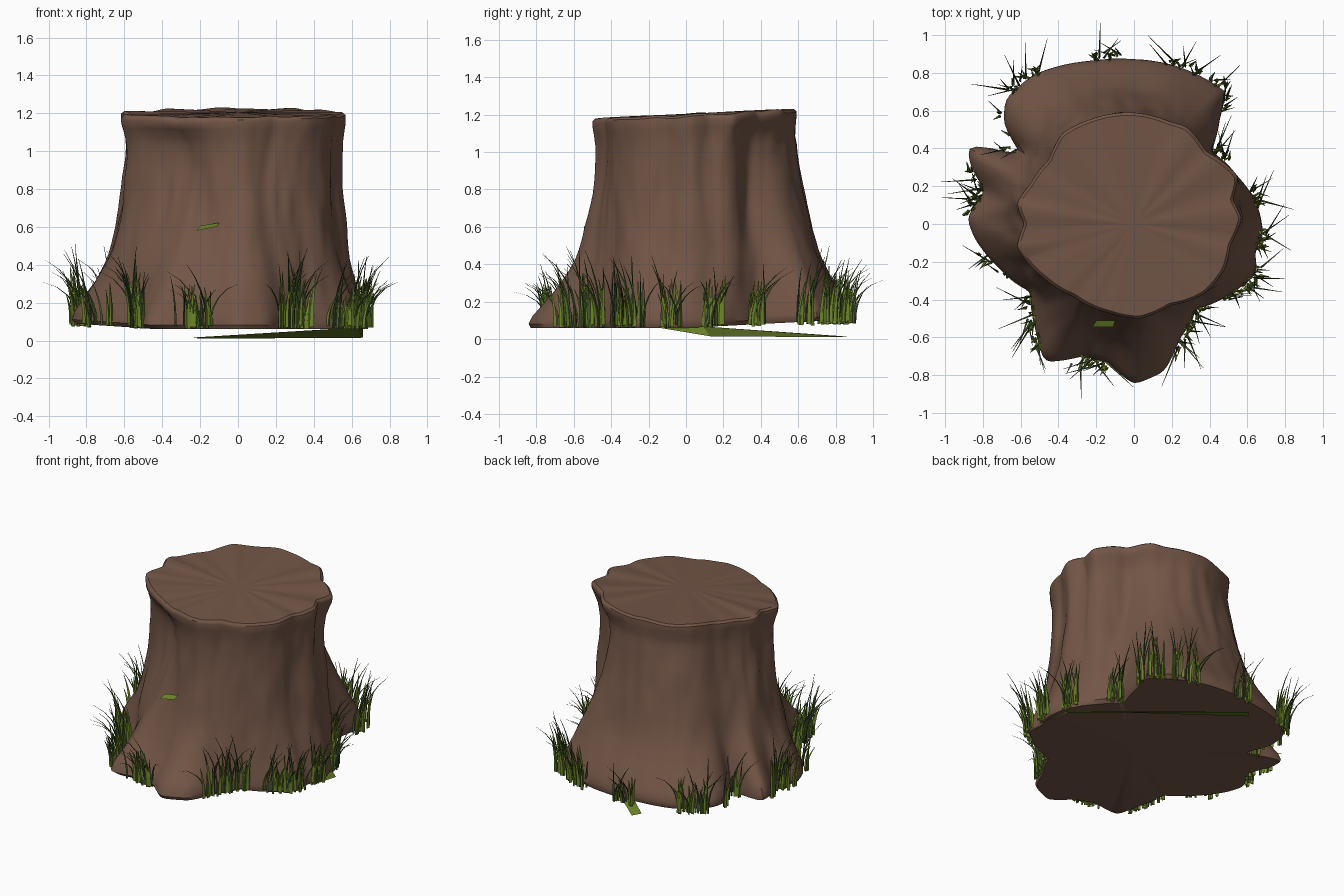
import bpy, bmesh, math, random
from mathutils import Vector, noise

if "Cube" in bpy.data.objects:
    bpy.data.objects.remove(bpy.data.objects["Cube"])

random.seed(4)


def material(name, col):
    m = bpy.data.materials.new(name)
    m.diffuse_color = (*col, 1)
    m.use_nodes = True
    m.node_tree.nodes["Principled BSDF"].inputs["Base Color"].default_value = m.diffuse_color
    return m


BARK = material("bark brown", (0.17, 0.092, 0.062))
OLIVE = material("olive green", (0.155, 0.235, 0.022))
DARK = material("dark grass green", (0.06, 0.105, 0.03))


def make_object(name, bm, mats):
    me = bpy.data.meshes.new(name)
    bm.to_mesh(me)
    bm.free()
    for m in mats:
        me.materials.append(m)
    ob = bpy.data.objects.new(name, me)
    bpy.context.collection.objects.link(ob)
    return ob


# Outlines seen from above: flared roots and sawn top
ROOTS = [(0, -.85), (.16, -.78), (.24, -.61), (.33, -.45), (.53, -.36), (.65, -.26),
         (.64, -.15), (.68, -.04), (.65, .11), (.56, .24), (.41, .385), (.46, .61),
         (.50, .69), (.27, .82), (.03, .87), (-.24, .86), (-.55, .78), (-.68, .66),
         (-.69, .53), (-.59, .36), (-.88, .42), (-.87, .32), (-.79, .18), (-.88, .03),
         (-.84, -.08), (-.71, -.24), (-.55, -.36), (-.52, -.56), (-.47, -.73),
         (-.26, -.70), (-.13, -.74)]
TOP = [(-.02, .59), (.19, .54), (.28, .51), (.38, .38), (.55, .25), (.52, .13), (.57, .03),
       (.51, -.11), (.48, -.24), (.37, -.37), (.19, -.43), (.03, -.50), (-.13, -.47),
       (-.32, -.38), (-.47, -.29), (-.62, -.12), (-.58, 0), (-.62, .11), (-.55, .21),
       (-.45, .34), (-.38, .48), (-.24, .55)]


def polar(pts):
    return sorted((math.atan2(y, x) % math.tau, math.hypot(x, y)) for x, y in pts)


def radius(table, a):
    a %= math.tau
    ext = ([(table[-1][0] - math.tau, table[-1][1])] + table
           + [(table[0][0] + math.tau, table[0][1])])
    for (a0, r0), (a1, r1) in zip(ext, ext[1:]):
        if a0 <= a <= a1:
            return r0 + (r1 - r0) * (a - a0) / max(a1 - a0, 1e-6)
    return table[0][1]


def smooth_radius(table, a, w):
    return sum(radius(table, a + w * k) for k in (-2, -1, 0, 1, 2)) / 5


ROOTS_P, TOP_P = polar(ROOTS), polar(TOP)

# Height fraction -> (root flare amount, inward waist)
PROFILE = [(0, .98, .012), (.02, 1, 0), (.06, .95, 0), (.12, .78, 0), (.2, .56, 0),
           (.27, .41, .0), (.34, .29, .004), (.43, .20, .012), (.55, .12, .024),
           (.65, .07, .031), (.78, .02, .033), (.88, 0, .024), (.935, 0, .010),
           (.965, 0, 0), (.99, 0, -.002), (1, 0, 0)]


def profile(f):
    for p, q in zip(PROFILE, PROFILE[1:]):
        if f <= q[0]:
            k = (f - p[0]) / (q[0] - p[0])
            return p[1] + (q[1] - p[1]) * k, p[2] + (q[2] - p[2]) * k
    return PROFILE[-1][1:]


def base_z(x, y):
    return .06 + .05 * max(0, y) + .07 * max(0, -x - .45)


# Stump body
N = 220
LEVELS = [0, .02, .04, .06, .09, .12, .16, .2, .24, .28, .33, .38, .43, .49, .55, .6,
          .65, .7, .75, .8, .84, .88, .91, .935, .95, .965, .98, .99, 1]
bm = bmesh.new()
rings = []
for f in LEVELS:
    flare, waist = profile(f)
    ring = []
    for i in range(N):
        a = math.tau * i / N
        c, s = math.cos(a), math.sin(a)
        rb = smooth_radius(ROOTS_P, a, .012 + .05 * min(1, f * 2) * (f < .9))
        rt = smooth_radius(TOP_P, a, .012 + .03 * max(0, min(1, (.95 - f) * 8)))
        # the back slopes more evenly than the front; two diagonals are pinched in
        k = flare ** (1 - .3 * max(0, s)) if flare > 0 else 0
        pinch = (.6 if s < .3 else .3) + 2 * max(0, math.sin(2 * a)) ** 2
        r = rt + (rb - rt) * k - waist * pinch
        bump = noise.noise(Vector((c * 3.5, s * 3.5, f * 1.6)))
        bump += .5 * noise.noise(Vector((c * 8, s * 8, f * 5 + 7)))
        r += .024 * bump * math.sin(math.pi * min(1, f * 1.02)) ** .6 if f < .98 else 0
        zb = base_z(rb * c, rb * s)
        zt = 1.188 + .045 * s * r + .014 * noise.noise(Vector((c * 4, s * 4, 2)))
        ring.append(bm.verts.new((r * c, r * s, zb + (zt - zb) * f)))
    rings.append(ring)
# Sawn face on top, slightly raised, and flat underside
for scale, up in ((.975, .012), (.6, .012), (.25, .01)):
    rings.append([bm.verts.new((v.co.x * scale, v.co.y * scale,
                                1.195 + (v.co.z - 1.195) * scale + up))
                  for v in rings[len(LEVELS) - 1]])
for lo, hi in zip(rings, rings[1:]):
    for i in range(N):
        j = (i + 1) % N
        bm.faces.new((lo[i], lo[j], hi[j], hi[i]))
for ring, z in ((rings[-1], 1.205), (rings[0], .065)):
    mid = bm.verts.new((0, 0, z))
    for i in range(N):
        bm.faces.new((ring[i], ring[(i + 1) % N], mid))
bmesh.ops.recalc_face_normals(bm, faces=bm.faces)
stump = make_object("stump", bm, [BARK])
bpy.context.view_layer.objects.active = stump
stump.select_set(True)
bpy.ops.object.shade_smooth_by_angle(angle=math.radians(38))


# Grass blade: tapered three-sided stem bending outwards
def blade(bm, root, lean, height, width, reach, mat):
    t = random.uniform(0, math.pi)
    corners = [Vector((math.cos(t + k), math.sin(t + k), 0)) * width * .55
               for k in (0, math.tau / 3, 2 * math.tau / 3)]
    rows = []
    for k in range(6):
        u = k / 5
        droop = .5 * max(0, reach - .1) * u ** 4
        p = root + lean * reach * u ** 2.2 + Vector((0, 0, height * u - droop))
        rows.append([bm.verts.new(p + c * (1 - .85 * u ** 1.6)) for c in corners])
    for lo, hi in zip(rows, rows[1:]):
        for i in range(3):
            j = (i + 1) % 3
            bm.faces.new((lo[i], lo[j], hi[j], hi[i])).material_index = mat


# Grass clumps around the roots: angle in degrees, blade count, height
CLUMPS = [(-106, 24, .30), (-112, 8, .28), (-133, 16, .36), (-140, 20, .38),
          (-163, 10, .30), (175, 12, .34), (167, 22, .38), (146, 10, .28),
          (128, 24, .36), (100, 16, .25), (72, 22, .36), (57, 22, .36), (40, 18, .30),
          (12, 18, .34), (-7, 22, .34), (-24, 20, .36), (-34, 14, .32), (-54, 20, .36),
          (-67, 22, .38)]
for n, (deg, count, tall) in enumerate(CLUMPS):
    bm = bmesh.new()
    for i in range(count):
        a = math.radians(deg + random.uniform(-6, 6))
        out = Vector((math.cos(a), math.sin(a), 0))
        root = out * (smooth_radius(ROOTS_P, a, .02) + random.uniform(-.015, .035))
        root.z = .07 + .4 * (base_z(root.x, root.y) - .06) + random.uniform(-.01, .01)
        b = a + random.uniform(-1.2, 1.2)
        lean = Vector((math.cos(b), math.sin(b), 0))
        if i % 5 < 3:
            blade(bm, root, lean, tall * random.uniform(.45, .8), .021,
                  random.uniform(.01, .05), 0)
        else:
            blade(bm, root, lean, tall * random.uniform(.7, 1.15), .013,
                  random.uniform(.05, .2), 1)
    make_object(f"grass_clump_{n + 1}", bm, [OLIVE, DARK])


# Loose leaves
def leaf(name, pts, faces):
    bm = bmesh.new()
    vs = [bm.verts.new(p) for p in pts]
    for f in faces:
        bm.faces.new([vs[i] for i in f])
    make_object(name, bm, [OLIVE])


leaf("large_blade_under_stump",
     [(-.2, .88, .01), (.66, .13, .015), (.66, -.14, .06),
      (.62, -.13, .1), (.61, .09, .068), (-.24, .83, .016)],
     [(0, 1, 4, 5), (1, 2, 3, 4)])
leaf("leaf_on_front", [(-.22, -.545, .58), (-.11, -.545, .602), (-.1, -.51, .622),
                       (-.2, -.51, .606)], [(0, 1, 2, 3)])
leaf("small_leaf_on_front", [(0, -.53, .617), (.04, -.535, .622), (.04, -.51, .63)],
     [(0, 1, 2)])
leaf("leaf_in_left_notch", [(-.67, .50, .10), (-.63, .44, .10), (-.56, .34, .36),
                            (-.59, .39, .36)], [(0, 1, 2, 3)])
